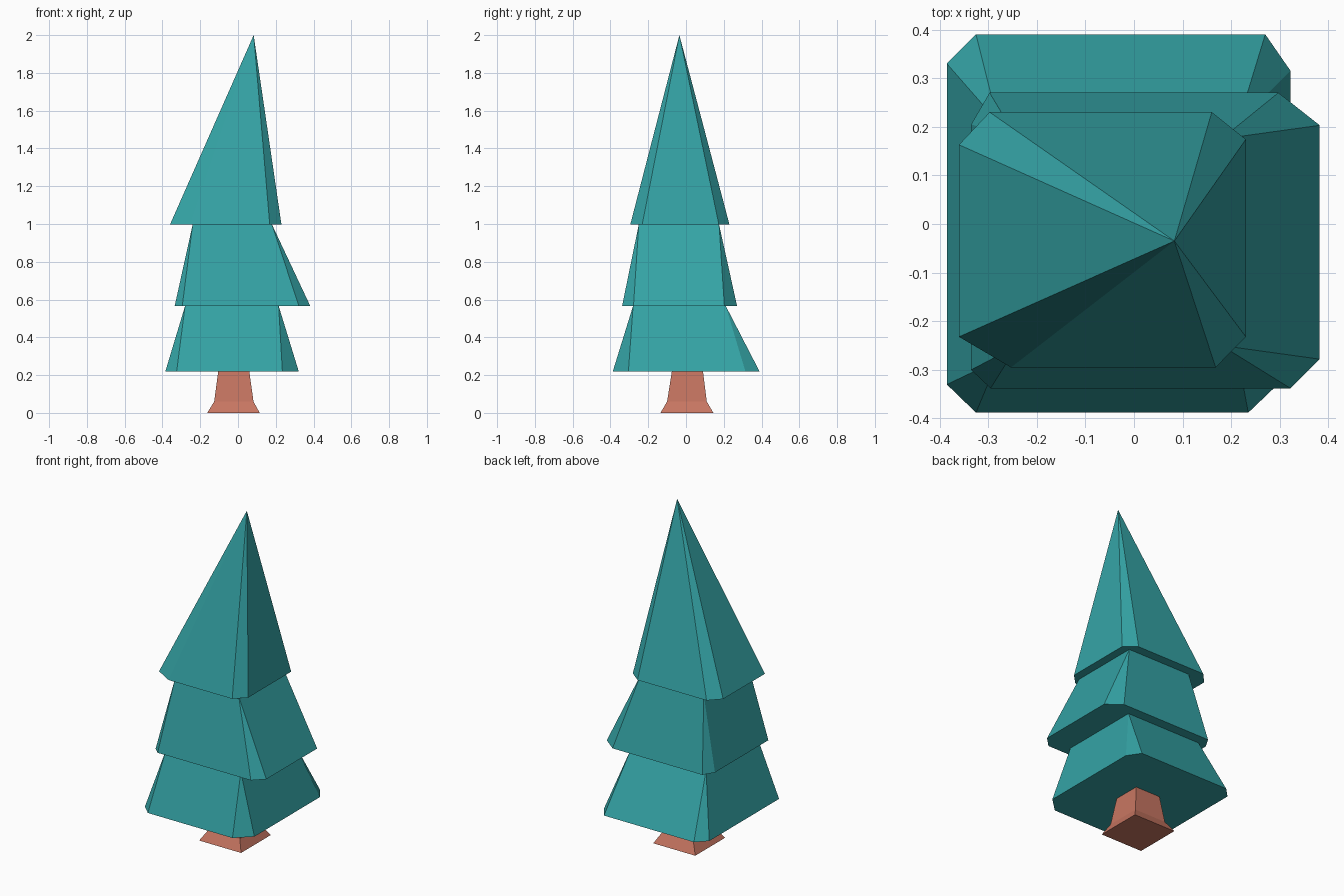
import bpy, bmesh

if "Cube" in bpy.data.objects:
    bpy.data.objects.remove(bpy.data.objects["Cube"])


def material(name, color):
    m = bpy.data.materials.new(name)
    m.diffuse_color = (*color, 1)
    m.use_nodes = True
    m.node_tree.nodes["Principled BSDF"].inputs["Base Color"].default_value = m.diffuse_color
    return m


def rect(x0, x1, y0, y1):
    # Rectangle as four doubled corners, so it pairs with a chamfered ring
    return [p for c in ((x0, y0), (x1, y0), (x1, y1), (x0, y1)) for p in (c, c)]


def loft(name, rings, mat, cap_bottom=False):
    # Bridge a stack of (z, eight points) rings; doubled points are welded
    bm = bmesh.new()
    loops = [[bm.verts.new((x, y, z)) for x, y in pts] for z, pts in rings]
    for a, b in zip(loops, loops[1:]):
        for i in range(8):
            j = (i + 1) % 8
            bm.faces.new((a[i], a[j], b[j], b[i]))
    if cap_bottom:
        bm.faces.new(loops[0][::-1])
    bmesh.ops.remove_doubles(bm, verts=bm.verts, dist=1e-4)
    mesh = bpy.data.meshes.new(name)
    bm.to_mesh(mesh)
    bm.free()
    mesh.materials.append(mat)
    bpy.context.collection.objects.link(bpy.data.objects.new(name, mesh))


needles = material("needles", (0.035, 0.37, 0.38))
bark = material("bark", (0.57, 0.18, 0.12))

# Section outlines where parts meet
trunk_top = rect(-0.105, 0.06, -0.075, 0.09)
low_top = rect(-0.28, 0.215, -0.28, 0.21)
mid_top = rect(-0.24, 0.18, -0.25, 0.175)
apex = [(0.083, -0.035)] * 8

# Chamfered skirts, counter-clockwise from the front left corner
low_skirt = [(-0.385, -0.33), (-0.325, -0.388), (0.235, -0.388), (0.322, -0.305),
             (0.322, 0.315), (0.27, 0.39), (-0.325, 0.39), (-0.385, 0.33)]
mid_skirt = [(-0.335, -0.30), (-0.295, -0.338), (0.322, -0.338), (0.382, -0.278),
             (0.382, 0.203), (0.297, 0.27), (-0.297, 0.27), (-0.335, 0.205)]
top_skirt = [(-0.36, -0.232), (-0.253, -0.295), (0.168, -0.295), (0.23, -0.232),
             (0.23, 0.174), (0.16, 0.23), (-0.297, 0.23), (-0.36, 0.163)]

# Flared trunk
loft("trunk", [(0, rect(-0.163, 0.115, -0.135, 0.145)),
               (0.06, rect(-0.126, 0.082, -0.1, 0.11)),
               (0.218, trunk_top)], bark, cap_bottom=True)

# Three foliage tiers: flat underside, then sloping sides
loft("lower_foliage", [(0.218, trunk_top), (0.218, low_skirt), (0.567, low_top)], needles)
loft("middle_foliage", [(0.567, low_top), (0.567, mid_skirt), (0.997, mid_top)], needles)
loft("upper_foliage", [(0.997, mid_top), (0.997, top_skirt), (2, apex)], needles)
